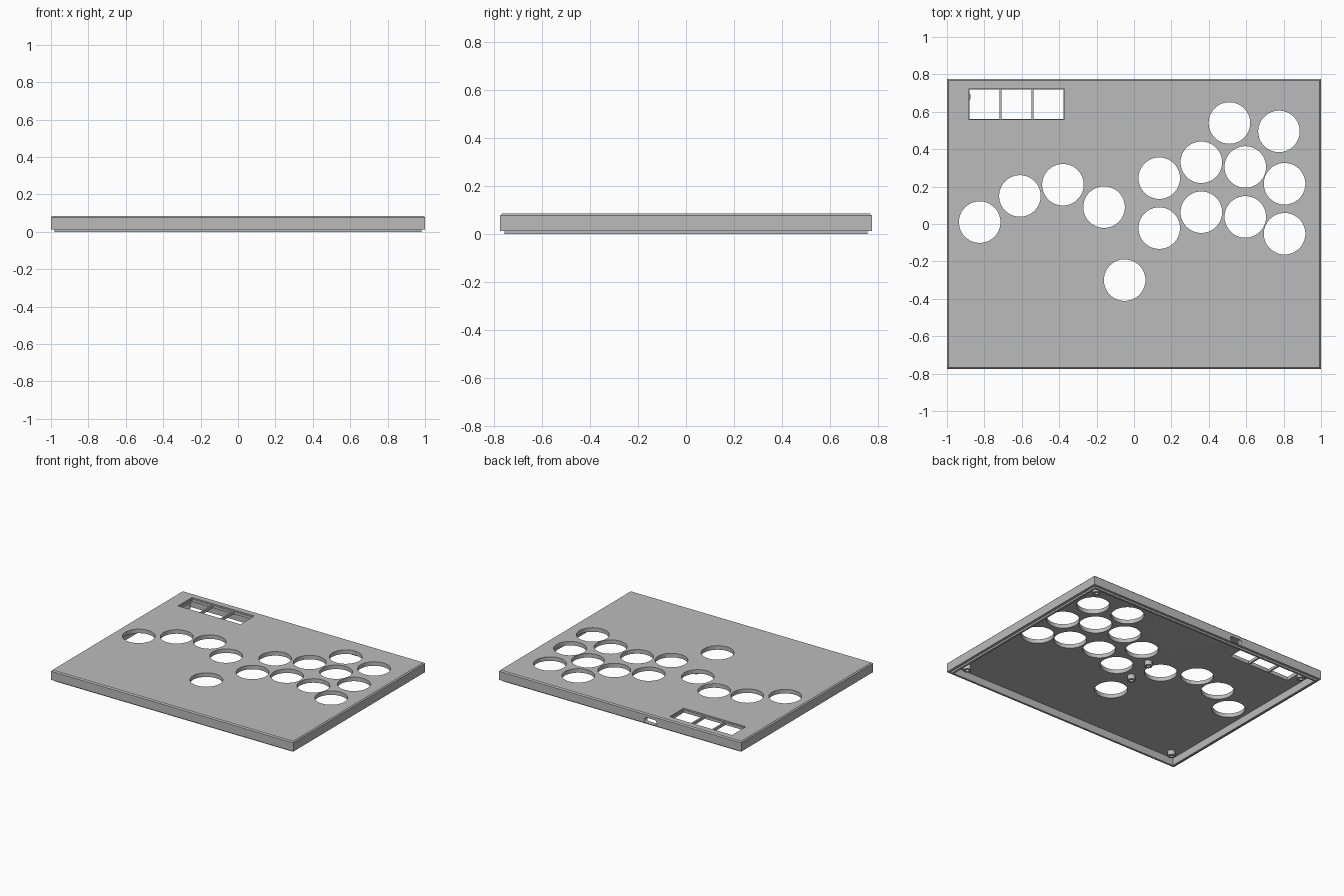
import bpy, bmesh, math
from mathutils import Matrix, Vector

cube = bpy.data.objects.get("Cube")
if cube:
    bpy.data.objects.remove(cube, do_unlink=True)

grey = bpy.data.materials.new("plain_grey")
grey.use_nodes = True
grey.diffuse_color = (0.5, 0.5, 0.5, 1)
grey.node_tree.nodes["Principled BSDF"].inputs["Base Color"].default_value = (0.5, 0.5, 0.5, 1)

TOP, CEILING = 0.085, 0.055


def make_object(name, bm):
    bmesh.ops.recalc_face_normals(bm, faces=bm.faces)
    mesh = bpy.data.meshes.new(name)
    bm.to_mesh(mesh)
    bm.free()
    mesh.materials.append(grey)
    obj = bpy.data.objects.new(name, mesh)
    bpy.context.collection.objects.link(obj)
    return obj


def loft(bm, loops):
    """Skin a stack of closed loops and cap both ends."""
    rings = [[bm.verts.new(p) for p in loop] for loop in loops]
    for a, b in zip(rings, rings[1:]):
        for i in range(len(a)):
            j = (i + 1) % len(a)
            bm.faces.new((a[i], a[j], b[j], b[i]))
    bm.faces.new(rings[0])
    bm.faces.new(rings[-1])


def rect(hx, hy, z):
    return [(-hx, -hy, z), (hx, -hy, z), (hx, hy, z), (-hx, hy, z)]


def circle(x, y, r, z, n):
    return [(x + r * math.cos(t * math.tau / n), y + r * math.sin(t * math.tau / n), z)
            for t in range(n)]


def add_box(bm, centre, size):
    bmesh.ops.create_cube(bm, size=1, matrix=Matrix.Translation(centre) @ Matrix.Diagonal((*size, 1)))


def select_only(obj):
    bpy.ops.object.select_all(action='DESELECT')
    obj.select_set(True)
    bpy.context.view_layer.objects.active = obj


def cut(target, bm, name):
    cutter = make_object(name, bm)
    cutter.hide_render = True
    mod = target.modifiers.new(name, 'BOOLEAN')
    mod.operation = 'DIFFERENCE'
    mod.solver = 'EXACT'
    mod.object = cutter
    select_only(target)
    bpy.ops.object.modifier_apply(modifier=name)
    bpy.data.objects.remove(cutter, do_unlink=True)


# Hollow case: chamfered lid, outer wall, stepped lip, inner wall, ceiling
bm = bmesh.new()
loft(bm, [rect(0.992, 0.767, TOP), rect(1, 0.775, TOP - 0.008), rect(1, 0.775, 0.013),
          rect(0.98, 0.757, 0.013), rect(0.98, 0.757, 0), rect(0.965, 0.742, 0),
          rect(0.965, 0.742, CEILING)])
case = make_object("case_shell", bm)

# Round button holes
buttons = [(-0.825, 0.01), (-0.61, 0.15), (-0.38, 0.21), (-0.16, 0.09), (-0.05, -0.3),
           (0.51, 0.54), (0.775, 0.495)]
for x, y in [(0.135, 0.245), (0.36, 0.33), (0.595, 0.305), (0.805, 0.215)]:
    buttons += [(x, y), (x, y - 0.267)]
bm = bmesh.new()
for x, y in buttons:
    loft(bm, [circle(x, y, 0.111, z, 64) for z in (0.03, 0.12)])
cut(case, bm, "button_cutter")

# Three square switch openings inside a shallow recess
bm = bmesh.new()
add_box(bm, (-0.628, 0.64, TOP), (0.514, 0.164, 0.02))
cut(case, bm, "recess_cutter")
bm = bmesh.new()
for i in range(3):
    add_box(bm, (-0.8 + i * 0.172, 0.64, 0.075), (0.16, 0.156, 0.09))
cut(case, bm, "switch_cutter")

# Rounded cable port through the back wall
bm = bmesh.new()
half, r, n = 0.03, 0.02, 12
port = []
for side in (1, -1):
    for k in range(n + 1):
        a = -math.pi / 2 + math.pi * k / n
        port.append((-0.25 + side * (half + r * math.cos(a)), 0.036 + side * r * math.sin(a)))
loft(bm, [[(x, y, z) for x, z in port] for y in (0.7, 0.82)])
cut(case, bm, "port_cutter")

select_only(case)
bpy.ops.object.shade_smooth_by_angle(angle=math.radians(30))

# Hollow screw posts hanging from the ceiling
posts = {"board_post_back": (0.0, 0.15), "board_post_front": (-0.035, -0.07)}
for sx, sname in ((1, "left"), (-1, "right")):
    for sy, yname in ((1, "back"), (-1, "front")):
        posts[f"corner_post_{yname}_{sname}"] = (sx * 0.9, sy * 0.68)
for name, (x, y) in posts.items():
    bm = bmesh.new()
    loft(bm, [circle(x, y, 0.027, CEILING + 0.005, 32), circle(x, y, 0.027, 0.02, 32),
              circle(x, y, 0.013, 0.02, 32), circle(x, y, 0.013, CEILING - 0.002, 32)])
    post = make_object(name, bm)
    select_only(post)
    bpy.ops.object.shade_smooth_by_angle(angle=math.radians(30))
